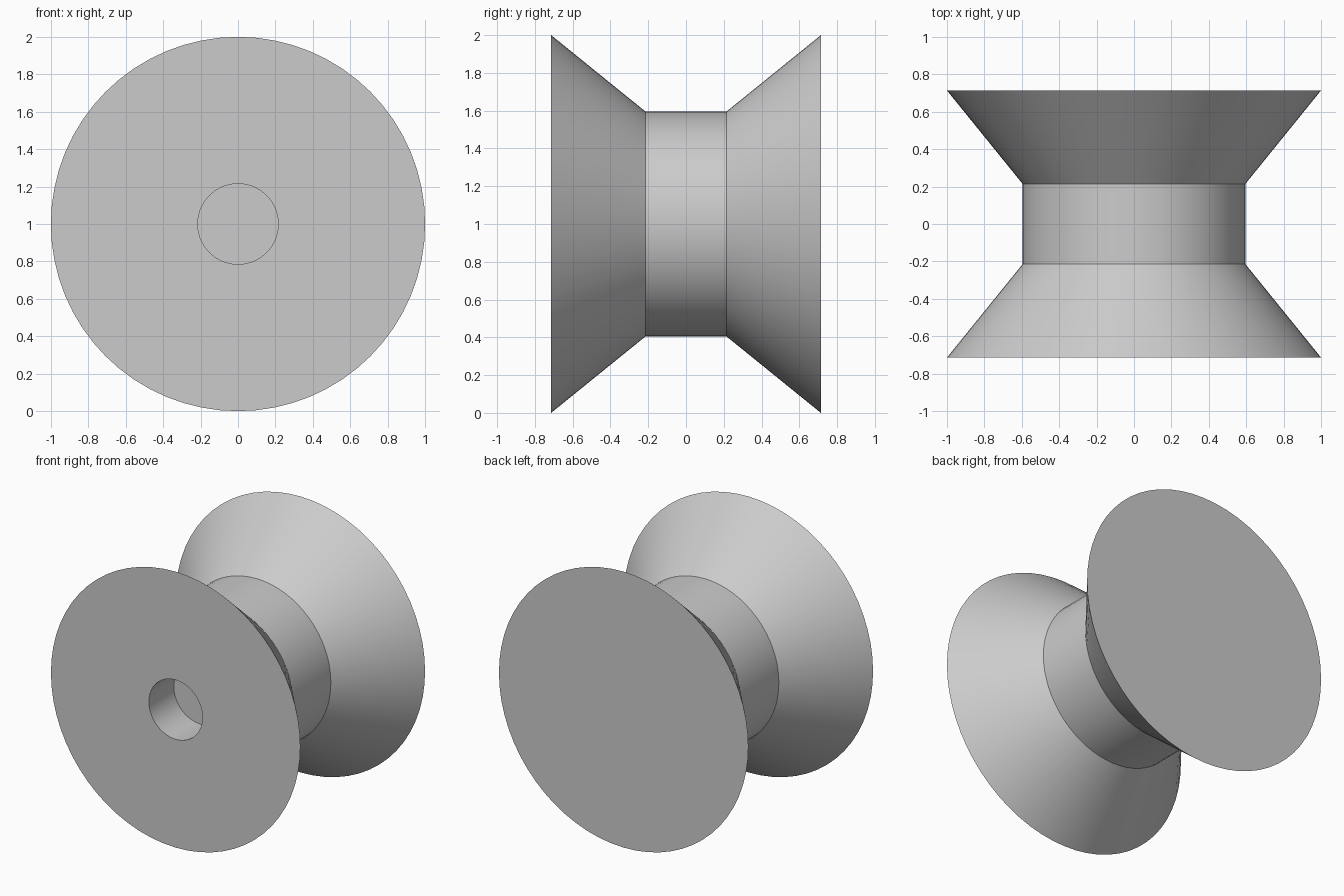
import bpy, bmesh, math
from mathutils import Matrix, Vector

cube = bpy.data.objects.get("Cube")
if cube:
    bpy.data.objects.remove(cube, do_unlink=True)

grey = bpy.data.materials.new("plain grey")
grey.use_nodes = True
colour = (0.6, 0.6, 0.6, 1)
grey.diffuse_color = colour
grey.node_tree.nodes["Principled BSDF"].inputs["Base Color"].default_value = colour

RIM, CORE, HOLE = 1.0, 0.595, 0.215
END, WAIST, HOLE_FLOOR = 0.714, 0.214, -0.428
SEGMENTS = 64

# Spool outline as (radius, y), from the blind hole's floor round to the back
profile = [(0, HOLE_FLOOR), (HOLE, HOLE_FLOOR), (HOLE, -END), (RIM, -END),
           (CORE, -WAIST), (CORE, WAIST), (RIM, END), (0, END)]

# Revolve the outline about the horizontal axis
bm = bmesh.new()
verts = [bm.verts.new((r, y, 0)) for r, y in profile]
edges = [bm.edges.new(pair) for pair in zip(verts, verts[1:])]
bmesh.ops.spin(bm, geom=verts + edges, cent=(0, 0, 0), axis=(0, 1, 0),
               angle=math.tau, steps=SEGMENTS, use_merge=True)
bmesh.ops.remove_doubles(bm, verts=bm.verts, dist=0.0001)
bmesh.ops.recalc_face_normals(bm, faces=bm.faces)
bm.transform(Matrix.Translation(Vector((0, 0, RIM))))

mesh = bpy.data.meshes.new("spool")
bm.to_mesh(mesh)
bm.free()
mesh.materials.append(grey)
spool = bpy.data.objects.new("spool", mesh)
bpy.context.collection.objects.link(spool)

# Smooth the round walls, keep the rims crisp
bpy.ops.object.select_all(action="DESELECT")
spool.select_set(True)
bpy.context.view_layer.objects.active = spool
bpy.ops.object.shade_smooth_by_angle(angle=math.radians(30))
